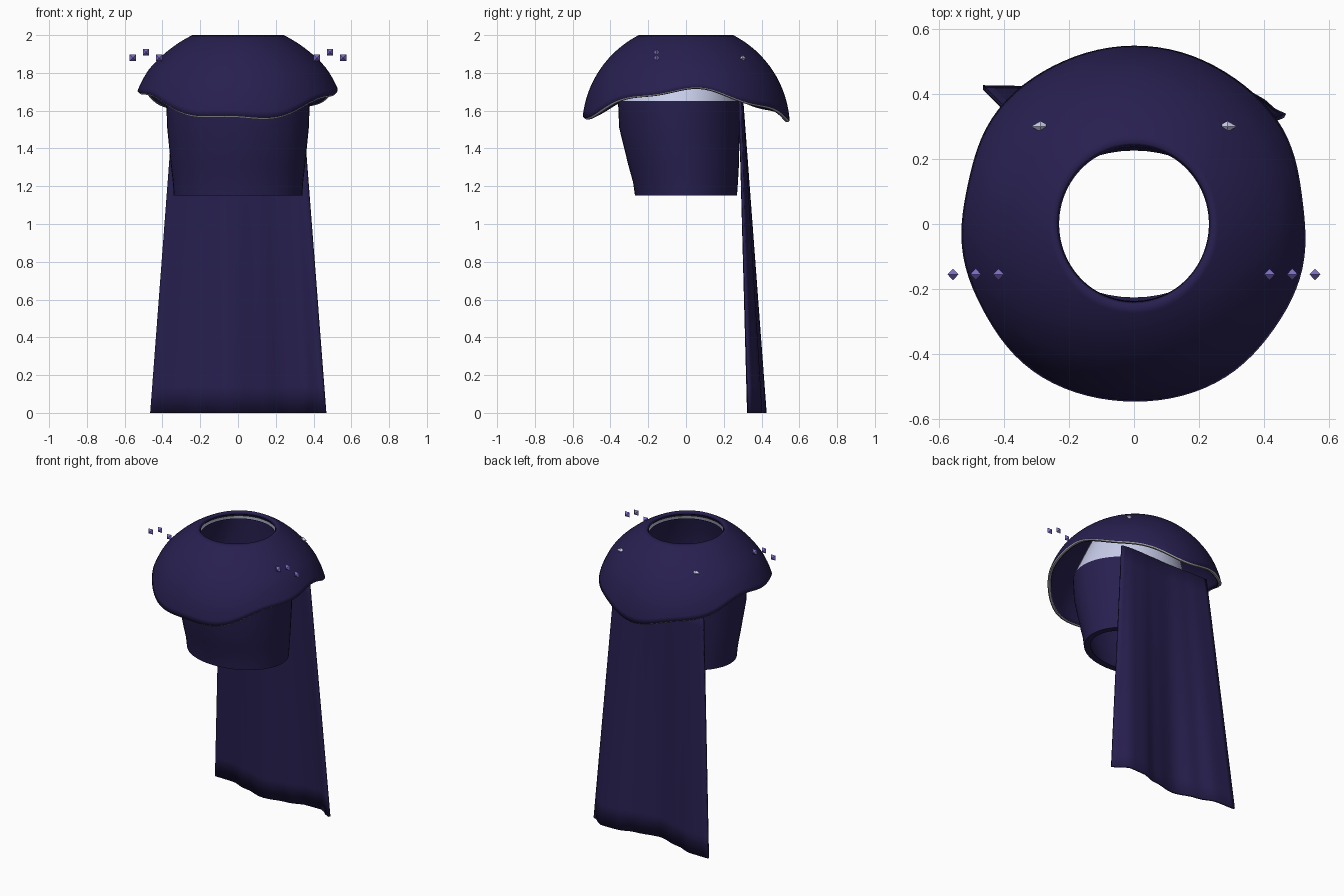
import bpy, bmesh
from math import sin, cos, pi, sqrt

if "Cube" in bpy.data.objects:
    bpy.data.objects.remove(bpy.data.objects["Cube"])


def material(name, rgb):
    m = bpy.data.materials.new(name)
    m.diffuse_color = (*rgb, 1)
    m.use_nodes = True
    m.node_tree.nodes["Principled BSDF"].inputs["Base Color"].default_value = m.diffuse_color
    return m


INDIGO = material("indigo_cloth", (0.021, 0.014, 0.08))
PALE = material("pale_cloth", (0.58, 0.61, 0.82))
GREY = material("grey_trim", (0.42, 0.42, 0.42))
VIOLET = material("violet_gem", (0.21, 0.15, 0.58))


def finish(name, bm, mat, thickness=0, offset=-1, smooth=True):
    bmesh.ops.recalc_face_normals(bm, faces=bm.faces)
    me = bpy.data.meshes.new(name)
    bm.to_mesh(me)
    bm.free()
    ob = bpy.data.objects.new(name, me)
    bpy.context.collection.objects.link(ob)
    me.materials.append(mat)
    if thickness:
        s = ob.modifiers.new("thickness", 'SOLIDIFY')
        s.thickness, s.offset = thickness, offset
    if smooth:
        bpy.ops.object.select_all(action='DESELECT')
        ob.select_set(True)
        bpy.context.view_layer.objects.active = ob
        bpy.ops.object.shade_smooth_by_angle(angle=0.7)
    return ob


def sheet(f, nu, nv, closed):
    """Grid of quads through f(u, v), u and v in 0..1; closed wraps u."""
    bm = bmesh.new()
    cols = nu if closed else nu + 1
    rows = [[bm.verts.new(f(i / nu, j / nv)) for i in range(cols)]
            for j in range(nv + 1)]
    for a, b in zip(rows, rows[1:]):
        for i in range(nu):
            k = (i + 1) % cols
            bm.faces.new((a[i], a[k], b[k], b[i]))
    return bm


def lathe(rings, n=48):
    """Oval rings given as (half width, front y, back y, z)."""
    def f(u, v):
        w, yf, yb, z = rings[round(v * (len(rings) - 1))]
        a = 2 * pi * u
        return (w * cos(a), (yf + yb) / 2 + (yb - yf) / 2 * sin(a), z)
    return sheet(f, n, len(rings) - 1, True)


# Capelet: spherical dome with a neck opening and a wavy, side-arched hem
def hem_z(a):
    return 1.637 + 0.078 * cos(2 * a) + 0.013 * sin(7 * a + 0.4)


def capelet(u, v):
    a = 2 * pi * u
    z = 2 - (2 - hem_z(a)) * v ** 1.25
    r = sqrt(0.55 ** 2 - (z - 1.51) ** 2)
    return (r * (0.965 + 0.07 * min(1, v * 1.5)) * cos(a), r * sin(a), z)


finish("capelet", sheet(capelet, 96, 16, True), INDIGO, 0.024)


# Pale trim tube following the inside of the hem
def trim(u, v):
    x, y, z = capelet(u, 1)
    b = 2 * pi * v
    k = 0.977 + 0.018 * cos(b)
    return (x * k, y * k, z + 0.009 * sin(b))


finish("hem_trim", sheet(trim, 96, 6, True), GREY)

# Torso: open tapered bodice, folded inward to a dark inner lining
finish("torso", lathe([
    (0.38, -0.36, 0.285, 1.65), (0.375, -0.354, 0.285, 1.51),
    (0.355, -0.305, 0.28, 1.31), (0.345, -0.28, 0.275, 1.22),
    (0.34, -0.27, 0.27, 1.15), (0.30, -0.226, 0.226, 1.15),
    (0.33, -0.28, 0.24, 1.31), (0.345, -0.32, 0.25, 1.65),
    (0.235, -0.237, 0.237, 1.95)]), INDIGO)

# Yoke: pale shoulder piece under the capelet
finish("yoke", lathe([(0.38, -0.36, 0.285, 1.65), (0.31, -0.30, 0.27, 1.82),
                      (0.243, -0.245, 0.245, 1.965)]), PALE)

# Cape: flared back panel whose folds deepen towards the floor
FOLD = [(-0.465, 0.42), (-0.33, 0.418), (-0.2, 0.375), (-0.04, 0.33),
        (0.13, 0.36), (0.25, 0.395), (0.36, 0.397), (0.465, 0.333)]


def fold(x):
    for (x0, y0), (x1, y1) in zip(FOLD, FOLD[1:]):
        if x <= x1 + 1e-6:
            t = (x - x0) / (x1 - x0)
            return y0 + (y1 - y0) * t * t * (3 - 2 * t)


def cape(u, v):
    x = -0.465 + 0.93 * u
    y = fold(x)
    return (x * (1 - 0.27 * v), y + (0.29 + 0.12 * (y - 0.37) - y) * v, 1.66 * v)


finish("cape", sheet(cape, 28, 12, False), INDIGO, 0.014, 0)


# Small pointed studs: stretched octahedra
def stud(name, center, size, mat, turn):
    bm = bmesh.new()
    ring = [bm.verts.new((center[0] + size[0] * cos(a), center[1],
                          center[2] + size[2] * sin(a)))
            for a in (turn + k * pi / 2 for k in range(4))]
    for s in (-1, 1):
        tip = bm.verts.new((center[0], center[1] + s * size[1], center[2]))
        for k in range(4):
            bm.faces.new((ring[k], ring[(k + 1) % 4], tip))
    finish(name, bm, mat, smooth=False)


for side, s in (("left", -1), ("right", 1)):
    # Three floating gems beside each shoulder
    for i, (x, z) in enumerate([(0.417, 1.88), (0.487, 1.91), (0.557, 1.88)]):
        stud(f"{side}_gem_{i + 1}", (s * x, -0.155, z),
             (0.024, 0.018, 0.024), VIOLET, pi / 4)
    # Pale clasp on the back of the shoulder
    stud(f"{side}_clasp", (s * 0.287, 0.30, 1.877),
         (0.03, 0.017, 0.017), PALE, 0)
